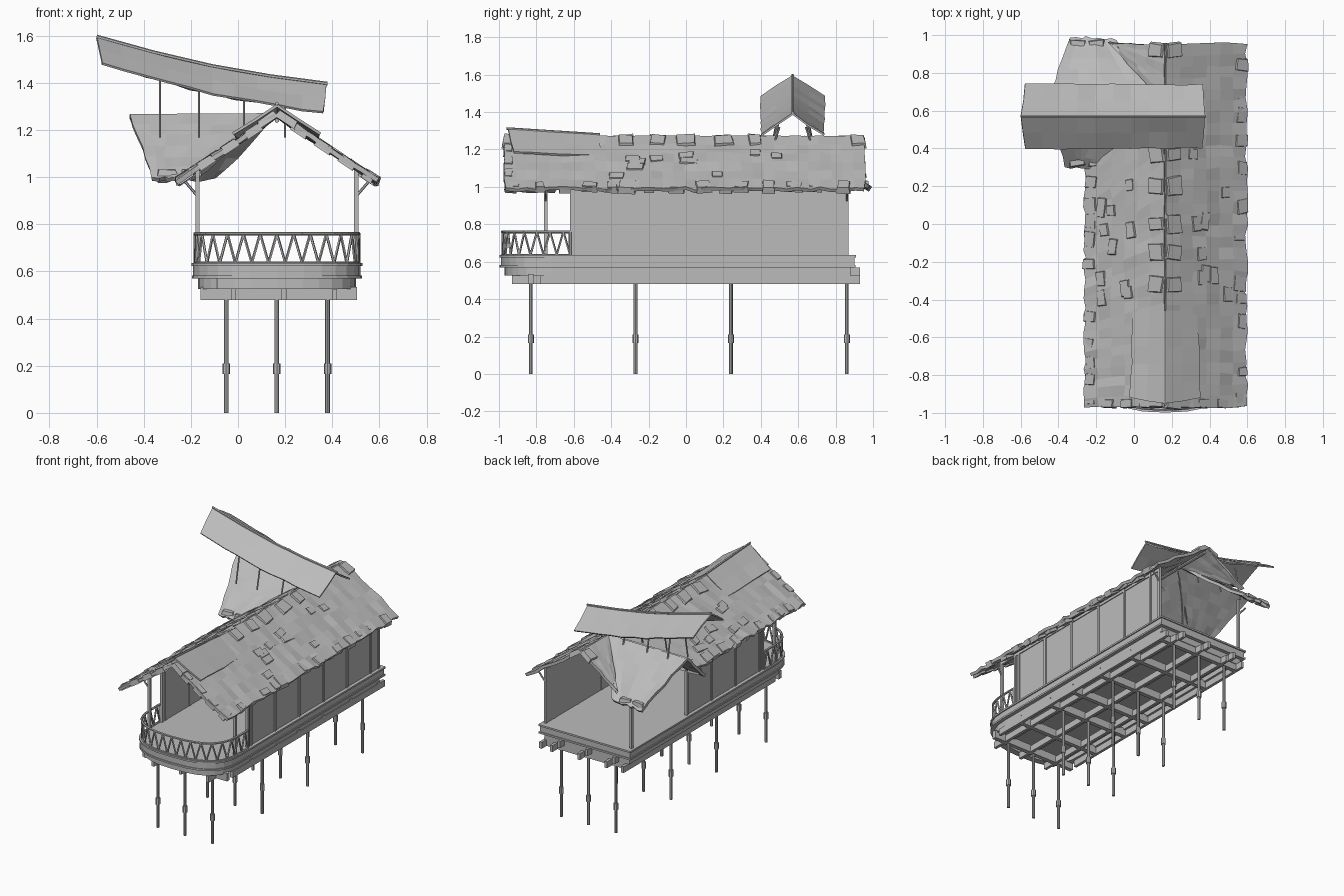
import bpy, bmesh, math, random
from mathutils import Vector, Matrix

random.seed(4)
cube = bpy.data.objects.get("Cube")
if cube:
    bpy.data.objects.remove(cube)

GREY = (0.5, 0.5, 0.5, 1)
mat = bpy.data.materials.new("weathered_grey")
mat.use_nodes = True
mat.diffuse_color = GREY
mat.node_tree.nodes["Principled BSDF"].inputs["Base Color"].default_value = GREY

CX, HALF = 0.165, 0.345        # house centre line and half width
RIDGE, EAVE = 1.265, 0.985     # roof heights
DECK = 0.635


def finish(name, bm):
    bmesh.ops.recalc_face_normals(bm, faces=bm.faces)
    mesh = bpy.data.meshes.new(name)
    bm.to_mesh(mesh)
    bm.free()
    obj = bpy.data.objects.new(name, mesh)
    mesh.materials.append(mat)
    bpy.context.collection.objects.link(obj)
    return obj


def box(bm, x, y, z):
    """Box from three (low, high) ranges."""
    mid = [(a + b) / 2 for a, b in (x, y, z)]
    size = [b - a for a, b in (x, y, z)]
    bmesh.ops.create_cube(bm, size=1, matrix=Matrix.Translation(mid) @ Matrix.Diagonal((*size, 1)))


def rod(bm, a, b, r, sides=6):
    """Straight pole between two points."""
    a, b = Vector(a), Vector(b)
    turn = (b - a).to_track_quat('Z', 'Y').to_matrix().to_4x4()
    bmesh.ops.create_cone(bm, cap_ends=True, segments=sides, radius1=r, radius2=r,
                          depth=(b - a).length, matrix=Matrix.Translation((a + b) / 2) @ turn)


def outline(inset, back=0.9):
    """Deck plan: square back, rounded front."""
    w, d, y0 = HALF + 0.01 - inset, 0.27 - inset, -0.72
    pts = [(CX + w, back - inset)]
    for i in range(15):
        a = math.pi * i / 14
        c, s = math.cos(a), math.sin(a)
        pts.append((CX + w * math.copysign(abs(c) ** 0.75, c), y0 - d * abs(s) ** 0.75))
    return pts + [(CX - w, back - inset)]


def slab(bm, inset, z0, z1, hole=None):
    """Deck layer, solid or as a ring with the given rim width."""
    def ring(i, z):
        return [bm.verts.new((x, y, z)) for x, y in outline(i)]
    lo, hi = ring(inset, z0), ring(inset, z1)
    n = len(lo)
    loops = [lo, hi]
    if hole:
        loops += [ring(inset + hole, z1), ring(inset + hole, z0), lo]
    else:
        bm.faces.new(lo)
        bm.faces.new(hi)
    for p, q in zip(loops, loops[1:]):
        for i in range(n):
            j = (i + 1) % n
            bm.faces.new((p[i], p[j], q[j], q[i]))


# Deck layers
bm = bmesh.new()
slab(bm, -0.008, DECK - 0.012, DECK)
slab(bm, 0.0, 0.582, DECK - 0.012)
slab(bm, -0.006, 0.57, 0.582)
slab(bm, 0.02, 0.525, 0.57, hole=0.045)
finish("deck", bm)

# Beams under the deck
bm = bmesh.new()
pile_x = (-0.05, 0.165, 0.38)
for x in pile_x:
    box(bm, (x - 0.04, x - 0.02), (-0.93, 0.93), (0.525, 0.57))
    box(bm, (x + 0.02, x + 0.04), (-0.93, 0.93), (0.48, 0.525))
for y in (-0.83, -0.57, -0.27, -0.04, 0.24, 0.55, 0.86):
    box(bm, (-0.16, 0.505), (y - 0.015, y + 0.015), (0.48, 0.535))
for x in (-0.15, 0.495):
    box(bm, (x - 0.01, x + 0.01), (-0.78, 0.93), (0.48, 0.525))
finish("floor_beams", bm)

# Piles with collars
bm = bmesh.new()
for x in pile_x:
    for y in (-0.83, -0.27, 0.24, 0.86):
        rod(bm, (x, y, 0), (x, y, 0.53), 0.01, 8)
        rod(bm, (x, y, 0.165), (x, y, 0.21), 0.016, 8)
finish("piles", bm)

# Side walls; the far end of one side is an open entrance
bm = bmesh.new()
for x, end in ((CX - HALF + 0.01, 0.24), (CX + HALF - 0.01, 0.86)):
    box(bm, (x - 0.004, x + 0.004), (-0.62, end), (DECK, 1.02))
finish("side_walls", bm)

# Posts, wall plates and eave braces
bm = bmesh.new()
for side in (-1, 1):
    x = CX + side * (HALF - 0.008)
    for y in (-0.75, -0.61, -0.575, -0.305, -0.035, 0.24, 0.505, 0.77, 0.86):
        if side < 0 and 0.3 < y < 0.8:
            continue
        box(bm, (x - 0.009, x + 0.009), (y - 0.009, y + 0.009), (DECK, 1.03))
    box(bm, (x - 0.008, x + 0.008), (-0.75, 0.86 if side > 0 else 0.24), (1.0, 1.02))
    for y in (-0.75, 0.86):
        rod(bm, (x, y, 0.92), (x + side * 0.06, y, 0.99), 0.006)
rod(bm, (CX, -0.92, RIDGE - 0.025), (CX, 0.92, RIDGE - 0.025), 0.01)
finish("posts", bm)

# Porch railing following the rounded front
path = [Vector((x, y, 0)) for x, y in outline(0.008)]
path[0].y = path[-1].y = -0.62
steps = [(b - a).length for a, b in zip(path, path[1:])]


def along(t):
    d = t * sum(steps)
    for a, b, s in zip(path, path[1:], steps):
        if d <= s:
            return a.lerp(b, d / s)
        d -= s
    return path[-1].copy()


bm = bmesh.new()
COUNT = 34
top, low = Vector((0, 0, 0.76)), Vector((0, 0, DECK))
for i in range(COUNT):
    a, b = along(i / COUNT), along((i + 1) / COUNT)
    rod(bm, a + top, b + top, 0.008)
    rod(bm, a + low, b + low, 0.007)
    ends = (top, low) if i % 2 else (low, top)
    rod(bm, a + ends[0], b + ends[1], 0.006, 5)
for p in (path[0], path[-1]):
    rod(bm, p + low, p + top, 0.008)
finish("porch_railing", bm)


def sheet(name, corners, nu, nv, jitter=0.006, thick=0.02, sag=0.0):
    """Ragged roof sheet: ridge start, ridge end, eave end, eave start."""
    a, b, c, d = map(Vector, corners)
    bm = bmesh.new()
    rows = []
    for j in range(nv + 1):
        row = []
        for i in range(nu + 1):
            u, v = i / nu, j / nv
            p = a.lerp(b, u).lerp(d.lerp(c, u), v)
            k = jitter * (1.6 if j == nv else 1 if j else 0.3)
            p += Vector([random.uniform(-k, k) for _ in range(3)])
            p.z -= sag * math.sin(math.pi * u)
            row.append(bm.verts.new(p))
        rows.append(row)
    for r, s in zip(rows, rows[1:]):
        for i in range(nu):
            bm.faces.new((r[i], r[i + 1], s[i + 1], s[i]))
    obj = finish(name, bm)
    mod = obj.modifiers.new("thickness", 'SOLIDIFY')
    mod.thickness, mod.offset = thick, 0
    return obj


# Main roof, cut by the valleys of the side roof
L, R, DY = CX - 0.42, CX + 0.425, 0.64
SIDE = -0.46
sheet("roof_left_slope", ((CX, -0.97, RIDGE), (CX, DY, RIDGE), (L, 0.29, EAVE), (L, -0.97, EAVE)), 26, 6)
sheet("roof_right_slope", ((CX, -0.97, RIDGE), (CX, 0.95, RIDGE), (R, 0.96, EAVE), (R, -0.97, EAVE)), 32, 6)
sheet("roof_back_corner", ((CX, DY, RIDGE), (CX, 0.95, RIDGE), (-0.13, 0.96, 1.06), (-0.12, 0.95, 1.065)), 6, 6, 0.004)
# Side entrance roof
sheet("side_roof_front", ((SIDE, DY, 1.26), (CX, DY, RIDGE), (-0.19, 0.29, 0.99), (-0.36, 0.3, 0.99)), 8, 6)
sheet("side_roof_back", ((SIDE, DY, 1.26), (CX, DY, RIDGE), (-0.09, 0.97, 0.995), (-0.34, 0.99, 0.99)), 8, 6)

# Thatch bundles lying on the eaves, slopes and ridge
bm = bmesh.new()


def bundle(p, size, tilt):
    m = Matrix.Translation(p) @ Matrix.Rotation(tilt, 4, 'Y') @ Matrix.Rotation(random.uniform(-0.15, 0.15), 4, 'Z')
    made = bmesh.ops.create_cube(bm, size=1, matrix=m @ Matrix.Diagonal((*size, 1)))
    mid = Vector(p)
    for v in made["verts"]:
        if (v.co - mid).dot(m.col[2].xyz) > 0:
            v.co = mid + (v.co - mid) * random.uniform(0.7, 0.9)


PITCH = math.atan2(RIDGE - EAVE, 0.42)
for side in (-1, 1):
    y = -0.93
    while y < (0.93 if side > 0 else 0.25):
        bundle((CX + side * random.uniform(0.385, 0.405), y, EAVE + 0.018),
               (random.uniform(0.05, 0.09), random.uniform(0.05, 0.1), 0.04), side * PITCH)
        y += random.uniform(0.08, 0.16)
    for _ in range(10):
        t = random.uniform(0.12, 0.34)
        bundle((CX + side * t, random.uniform(-0.4, 0.25 if side < 0 else 0.9), RIDGE - t * 0.667 + 0.008),
               (0.06, random.uniform(0.06, 0.12), 0.03), side * PITCH)
    for y in (-0.93, -0.32, -0.15, 0.0, 0.2, 0.37, 0.92):
        bundle((CX + side * 0.045, y, RIDGE - 0.02), (0.1, random.uniform(0.07, 0.12), 0.035), side * PITCH)
    # Bundles on the open gable edge
    for t in (0.1, 0.2, 0.3):
        bundle((CX + side * t, -0.95, RIDGE - t * 0.667), (0.08, 0.05, 0.04), side * PITCH)
for x in (-0.3, -0.2):
    bundle((x, 0.33, 1.02), (0.09, 0.05, 0.03), 0)
    bundle((x, 0.95, 1.02), (0.09, 0.05, 0.03), 0)
finish("thatch_bundles", bm)

# Ridge cap at the porch end
for side, word in ((-1, "left"), (1, "right")):
    sheet("porch_cap_" + word, ((CX, -0.95, 1.305), (CX, -0.46, 1.275),
          (CX + side * 0.165, -0.46, 1.16), (CX + side * 0.185, -0.92, 1.185)), 5, 2, 0.003, 0.012)
bm = bmesh.new()
rod(bm, (CX, -0.96, 1.312), (CX, -0.46, 1.28), 0.007)
finish("porch_cap_ridge_pole", bm)

# Long raised cap above the side roof
CAP_Y = 0.57
for side, word in ((-1, "front"), (1, "back")):
    sheet("raised_cap_" + word, ((-0.6, CAP_Y, 1.59), (0.375, CAP_Y, 1.39),
          (0.36, CAP_Y + side * 0.165, 1.275), (-0.575, CAP_Y + side * 0.17, 1.485)),
          10, 2, 0.003, 0.01, 0.025)
bm = bmesh.new()
knots = [(-0.6 + 0.98 * u, CAP_Y, 1.597 - 0.2 * u - 0.025 * math.sin(math.pi * u)) for u in (0, 0.25, 0.5, 0.75, 1)]
for a, b in zip(knots, knots[1:]):
    rod(bm, a, b, 0.008)
finish("raised_cap_ridge_pole", bm)
bm = bmesh.new()
for x, z in ((-0.33, 1.43), (-0.165, 1.4), (0.025, 1.36), (0.2, 1.32)):
    for side in (-1, 1):
        rod(bm, (x, CAP_Y + side * 0.12, 1.17), (x, CAP_Y + side * 0.07, z), 0.005)
finish("raised_cap_props", bm)
